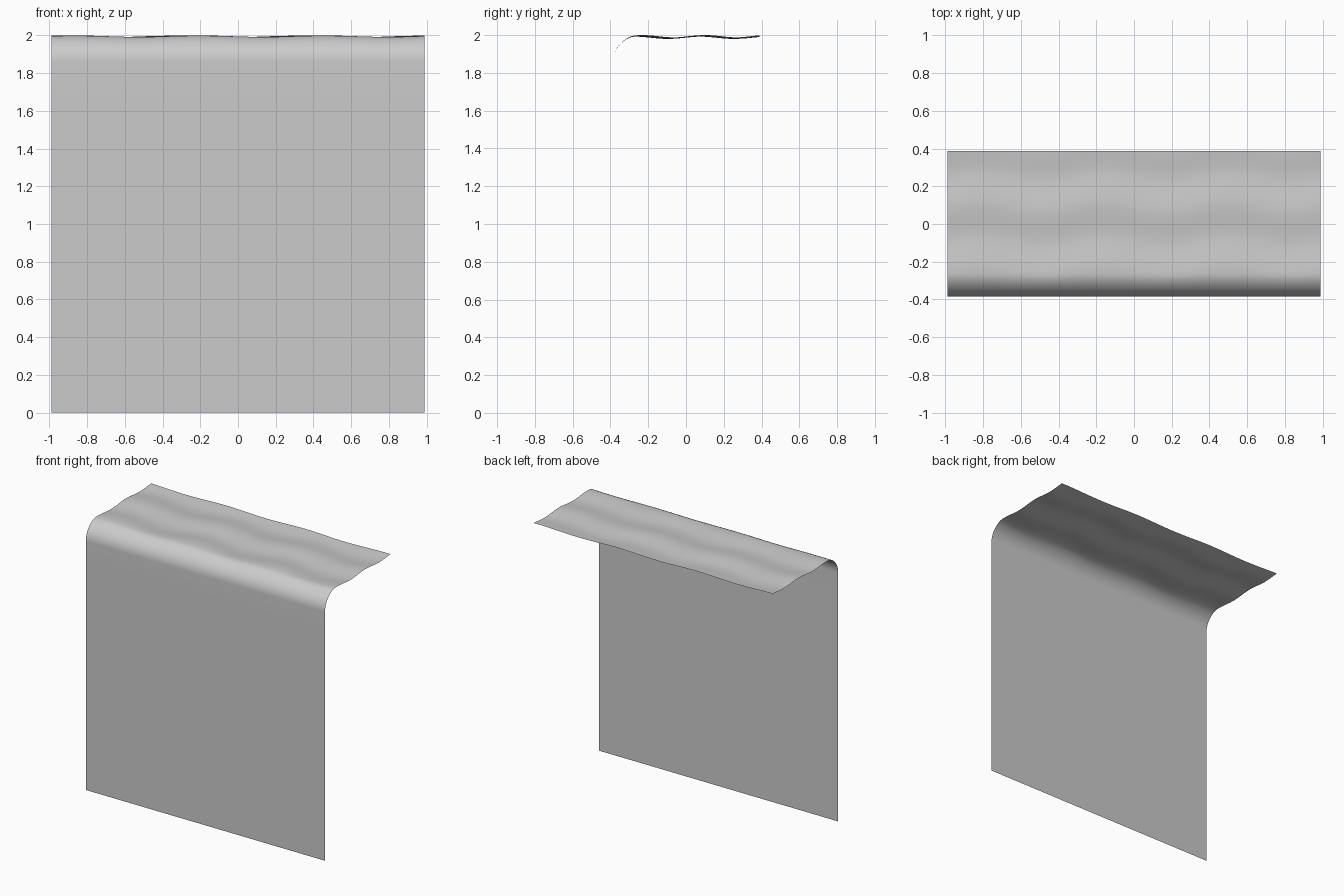
import bpy
import bmesh
from math import sin, cos, pi, radians

HALF_WIDTH, FRONT, BACK = 0.99, -0.385, 0.388
LIP_DEPTH, LIP_HEIGHT, LEVEL = 0.12, 0.13, 1.99
COLUMNS = 96


def ripple(x, y):
    """Gentle height variation of the flowing top."""
    across = cos(2 * pi * (x + 0.25) / 0.66 + 2 * y)
    along = cos(2 * pi * (y - 0.09) / 0.34 + 0.4 * sin(2 * pi * x / 0.66))
    return 0.004 * across + 0.006 * along


def sheet_profile():
    """Side outline as (y, z, ripple strength), from the foot to the back."""
    spring = LEVEL - LIP_HEIGHT
    rows = [(FRONT, spring * i / 12, 0) for i in range(12)]
    for i in range(17):
        a = pi / 2 * i / 16
        rows.append((FRONT + LIP_DEPTH * (1 - cos(a)),
                     spring + LIP_HEIGHT * sin(a), sin(a) ** 2))
    start = FRONT + LIP_DEPTH
    rows += [(start + (BACK - start) * i / 40, LEVEL, 1) for i in range(1, 41)]
    return rows


cube = bpy.data.objects.get("Cube")
if cube:
    bpy.data.objects.remove(cube, do_unlink=True)

# Single open sheet: vertical fall, rounded lip, rippled top
bm = bmesh.new()
grid = []
for y, z, strength in sheet_profile():
    row = []
    for c in range(COLUMNS + 1):
        x = HALF_WIDTH * (2 * c / COLUMNS - 1)
        row.append(bm.verts.new((x, y, z + strength * ripple(x, y))))
    grid.append(row)
for low, high in zip(grid, grid[1:]):
    for c in range(COLUMNS):
        bm.faces.new((low[c], low[c + 1], high[c + 1], high[c]))

mesh = bpy.data.meshes.new("waterfall_sheet")
bm.to_mesh(mesh)
bm.free()
sheet = bpy.data.objects.new("waterfall_sheet", mesh)
bpy.context.collection.objects.link(sheet)

# Smooth shading
bpy.ops.object.select_all(action="DESELECT")
sheet.select_set(True)
bpy.context.view_layer.objects.active = sheet
bpy.ops.object.shade_smooth_by_angle(angle=radians(40))
